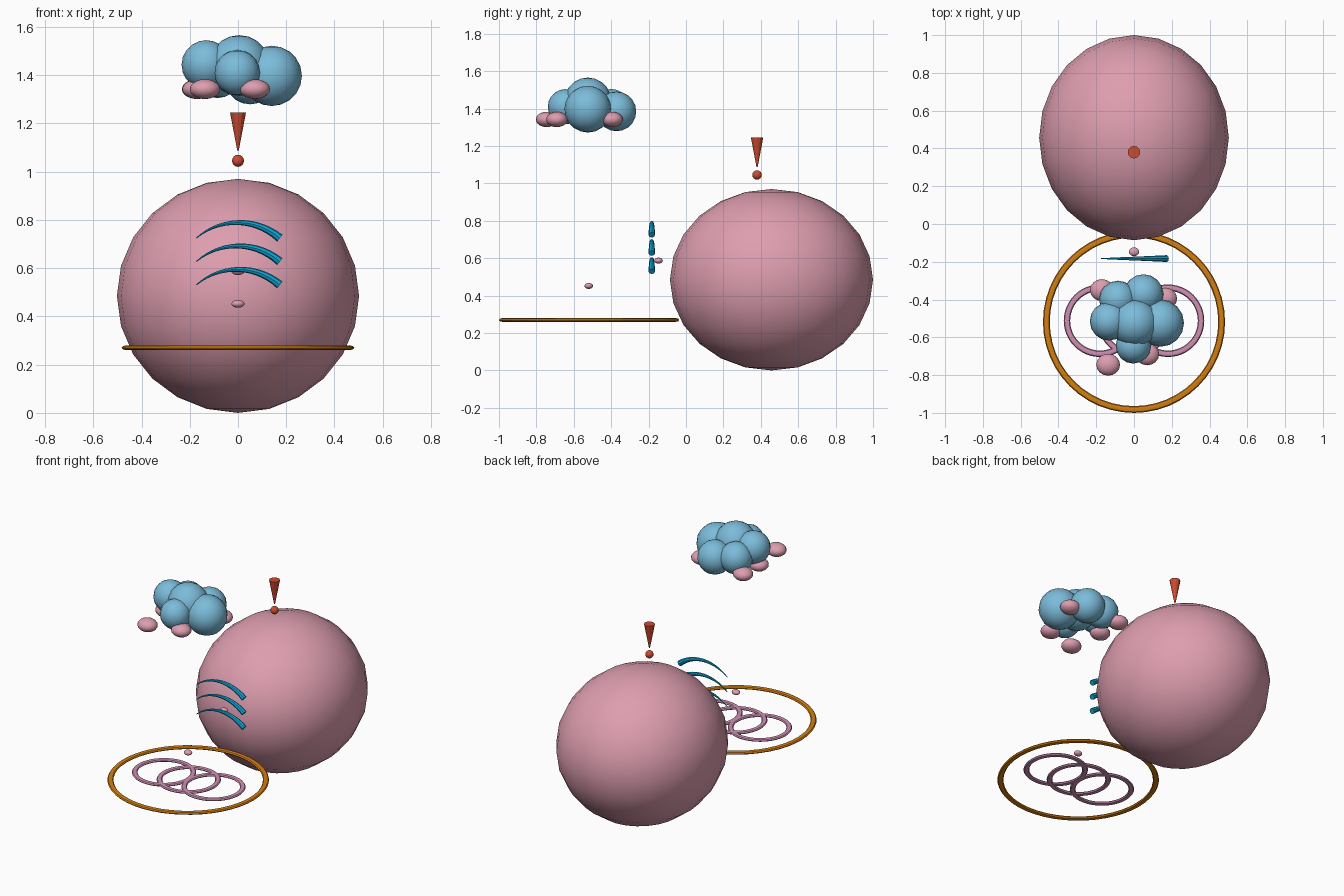
import bpy, math

if "Cube" in bpy.data.objects:
    bpy.data.objects.remove(bpy.data.objects["Cube"], do_unlink=True)


def material(name, rgb):
    m = bpy.data.materials.new(name)
    m.use_nodes = True
    m.diffuse_color = (*rgb, 1)
    bsdf = m.node_tree.nodes["Principled BSDF"]
    bsdf.inputs["Base Color"].default_value = (*rgb, 1)
    bsdf.inputs["Roughness"].default_value = 0.7
    return m


rose = material("rose pink", (0.73, 0.34, 0.43))
mauve = material("mauve pink", (0.63, 0.28, 0.46))
sky = material("sky blue", (0.20, 0.50, 0.70))
cyan = material("bright blue", (0.005, 0.36, 0.65))
orange = material("orange", (0.66, 0.21, 0.005))
red = material("red", (0.62, 0.07, 0.03))


def finish(name, mat, smooth=True):
    ob = bpy.context.object
    ob.name = name
    ob.data.materials.clear()
    ob.data.materials.append(mat)
    if smooth:
        bpy.ops.object.shade_smooth_by_angle(angle=math.radians(40))
    return ob


def ball(name, mat, loc, size, segments=16, rings=10):
    bpy.ops.mesh.primitive_uv_sphere_add(segments=segments, ring_count=rings, location=loc)
    bpy.context.object.scale = size
    bpy.ops.object.transform_apply(location=False, rotation=False, scale=True)
    return finish(name, mat)


def ring(name, mat, loc, major, minor):
    bpy.ops.mesh.primitive_torus_add(location=loc, major_radius=major, minor_radius=minor,
                                     major_segments=48, minor_segments=8)
    bpy.context.object.scale.z = 0.55
    bpy.ops.object.transform_apply(location=False, rotation=False, scale=True)
    return finish(name, mat)


# Large body
ball("body", rose, (0, 0.457, 0.485), (0.502, 0.543, 0.485), 24, 12)

# Flat rings on the ground side
ring("outer_ring", orange, (0, -0.518, 0.27), 0.464, 0.018)
for i, x in enumerate((-0.18, 0, 0.18)):
    ring(f"inner_ring_{i + 1}", mauve, (x, -0.512, 0.27), 0.175, 0.017)

# Small floating drops
ball("lower_drop", rose, (0, -0.52, 0.452), (0.027, 0.023, 0.016))
ball("upper_drop", rose, (0, -0.147, 0.587), (0.027, 0.023, 0.016))

# Exclamation mark: tapered stroke and dot
bpy.ops.mesh.primitive_cone_add(vertices=12, radius1=0.003, radius2=0.033, depth=0.158,
                                location=(0, 0.38, 1.166))
finish("mark_stroke", red, smooth=False)
ball("mark_dot", red, (0, 0.38, 1.045), (0.025, 0.025, 0.025), 12, 8)


# Tapered arched strokes, thin on one end and cut square on the other
def stroke(name, z):
    steps, half, radius = 14, math.radians(41), 0.264
    curve = bpy.data.curves.new(name, "CURVE")
    curve.dimensions = "3D"
    curve.bevel_depth = 1
    curve.bevel_resolution = 2
    curve.use_fill_caps = True
    path = curve.splines.new("POLY")
    path.points.add(steps)
    for i, p in enumerate(path.points):
        t = i / steps
        a = half * (2 * t - 1)
        p.co = (radius * math.sin(a), 0, radius * (math.cos(a) - 1), 1)
        p.radius = 0.002 + 0.016 * t
    ob = bpy.data.objects.new(name, curve)
    ob.location = (0, -0.183, z)
    bpy.context.collection.objects.link(ob)
    bpy.ops.object.select_all(action="DESELECT")
    ob.select_set(True)
    bpy.context.view_layer.objects.active = ob
    bpy.ops.object.convert(target="MESH")
    finish(name, cyan)


for i in range(3):
    stroke(f"arched_stroke_{i + 1}", 0.789 - 0.097 * i)

# Cloud made of overlapping puffs: position and radius
puffs = {
    "top": (0.005, -0.525, 1.44, 0.126),
    "left": (0.14, -0.525, 1.397, 0.125),
    "right": (-0.132, -0.515, 1.443, 0.102),
    "front": (-0.003, -0.645, 1.41, 0.094),
    "rear": (0.05, -0.372, 1.385, 0.106),
    "rear_right": (-0.085, -0.40, 1.405, 0.1),
}
for side, (x, y, z, r) in puffs.items():
    ball(f"cloud_puff_{side}", sky, (x, y, z), (r, r, r))

# Drops hanging under the cloud
for i, (x, y) in enumerate(((-0.137, -0.745), (0.07, -0.69), (0.165, -0.395),
                            (-0.17, -0.35), (-0.168, -0.515))):
    ball(f"cloud_drop_{i + 1}", rose, (x, y, 1.342), (0.063, 0.058, 0.041))
